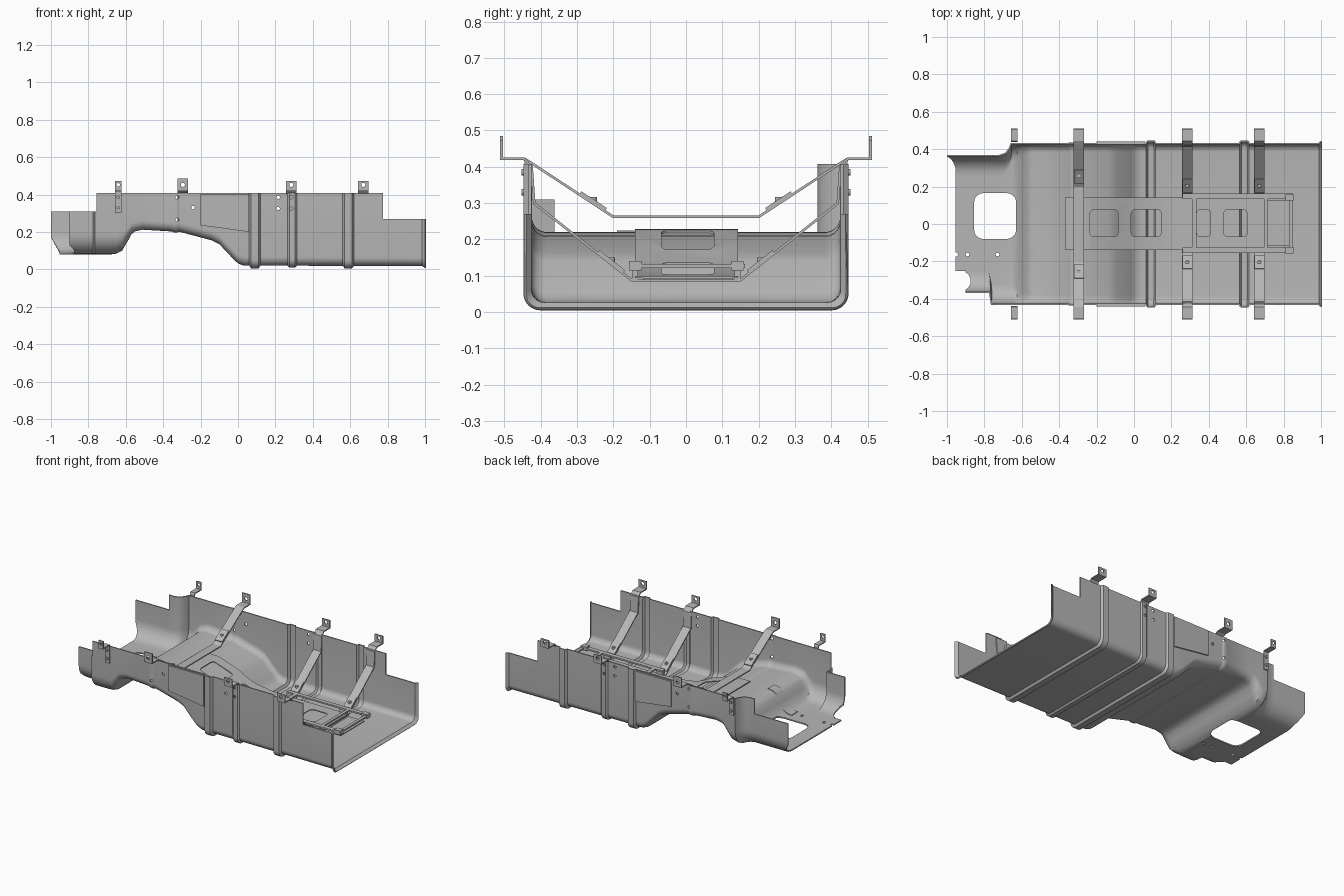
import bpy, bmesh, math

old = bpy.data.objects.get("Cube")
if old:
    bpy.data.objects.remove(old, do_unlink=True)

steel = bpy.data.materials.new("steel_grey")
steel.use_nodes = True
GREY = (0.47, 0.47, 0.47, 1)
steel.diffuse_color = GREY
steel.node_tree.nodes["Principled BSDF"].inputs["Base Color"].default_value = GREY


def make(name, bm):
    me = bpy.data.meshes.new(name)
    bm.to_mesh(me)
    bm.free()
    ob = bpy.data.objects.new(name, me)
    bpy.context.collection.objects.link(ob)
    me.materials.append(steel)
    return ob


def activate(ob):
    bpy.ops.object.select_all(action='DESELECT')
    ob.select_set(True)
    bpy.context.view_layer.objects.active = ob


def smooth(ob):
    activate(ob)
    bpy.ops.object.shade_smooth_by_angle(angle=math.radians(35))


def thicken(ob, t, offset):
    m = ob.modifiers.new("thickness", 'SOLIDIFY')
    m.thickness, m.offset, m.use_even_offset = t, offset, True
    activate(ob)
    bpy.ops.object.modifier_apply(modifier=m.name)


def box(name, x, y, z, corner=0):
    bm = bmesh.new()
    bmesh.ops.create_cube(bm, size=1)
    for v in bm.verts:
        v.co = [lo + (c + 0.5) * (hi - lo) for c, (lo, hi) in zip(v.co, (x, y, z))]
    if corner:
        up = [e for e in bm.edges if abs(e.verts[0].co.z - e.verts[1].co.z) > 1e-4]
        bmesh.ops.bevel(bm, geom=up, offset=corner, segments=5, profile=0.5, affect='EDGES')
    return make(name, bm)


def drill(x, y, z, r, depth, axis='Z'):
    bm = bmesh.new()
    bmesh.ops.create_cone(bm, cap_ends=True, segments=20, radius1=r, radius2=r, depth=depth)
    for v in bm.verts:
        a, b, c = v.co
        v.co = (a + x, b + y, c + z) if axis == 'Z' else (a + x, c + y, z - b)
    return make("cutter", bm)


def cut(ob, cutters):
    for c in cutters:
        c.hide_render = True
        m = ob.modifiers.new("cut", 'BOOLEAN')
        m.operation, m.solver, m.object = 'DIFFERENCE', 'EXACT', c
        activate(ob)
        bpy.ops.object.modifier_apply(modifier=m.name)
        bpy.data.objects.remove(c, do_unlink=True)


def ribbon(name, pts, a, b, t, along='X', side=1):
    """Sheet strip: a 2D path swept between a and b."""
    bm = bmesh.new()
    rows = []
    for p, z in pts:
        rows.append([bm.verts.new((s, side * p, z) if along == 'X' else (p, s, z)) for s in (a, b)])
    for r, q in zip(rows, rows[1:]):
        bm.faces.new((r[0], r[1], q[1], q[0]))
    ob = make(name, bm)
    thicken(ob, t, 0)
    return ob


def lerp(table, x):
    for (x0, v0), (x1, v1) in zip(table, table[1:]):
        if x <= x1:
            return v0 + (v1 - v0) * max(0, x - x0) / (x1 - x0)
    return table[-1][1]


# Tray shell: U section swept along x with pressed ribs
FLOOR = [(-1, .08), (-.68, .08), (-.65, .084), (-.62, .1), (-.59, .15), (-.57, .187), (-.55, .203),
         (-.51, .212), (-.31, .2), (-.14, .155), (-.1, .135), (-.02, .05), (0, .032), (.03, .02), (1, .018)]
FRONT = [(-1, .37), (-.775, .37), (-.765, .432), (1, .434)]
BACK = [(-1, .37), (-.72, .37), (-.69, .38), (-.67, .405), (-.66, .432), (1, .434)]
RADIUS = [(-1, .11), (-.66, .11), (-.55, .05), (1, .045)]
RIBS = [(-.355, -.315, .004), (.06, .12, .014), (.265, .315, .01), (.56, .62, .014)]
STEP = [(0, 0), (.01, 1)]


def outset(x):
    o = .012 * max(0, (x - .985) / .015)
    for a, b, h in RIBS:
        if a < x < b:
            o = h * lerp(STEP, min(x - a, b - x))
    return o


xs = {p[0] for t in (FLOOR, FRONT, BACK, RADIUS) for p in t} | {.985}
for a, b, h in RIBS:
    xs |= {a, a + .01, b - .01, b}
bm = bmesh.new()
rows = []
for x in sorted(xs):
    o = outset(x)
    f, r = lerp(FLOOR, x) - o, lerp(RADIUS, x)
    wf, wb = lerp(FRONT, x) + o, lerp(BACK, x) + o
    arc = [(math.sin(k * math.pi / 16), 1 - math.cos(k * math.pi / 16)) for k in range(9)]
    sec = [(-wf, .408)] + [(-wf + r - r * s, f + r * c) for s, c in reversed(arc)]
    sec += [(wb - r + r * s, f + r * c) for s, c in arc] + [(wb, .408)]
    row = []
    for y, z in sec:
        slant = .045 * min(1, max(0, (.17 - z) / .08)) if x == -1 else 0
        row.append(bm.verts.new((x + slant, y, z)))
    rows.append(row)
for p, q in zip(rows, rows[1:]):
    for j in range(len(p) - 1):
        bm.faces.new((p[j], q[j], q[j + 1], p[j + 1]))
tray = make("tray_shell", bm)
thicken(tray, .008, 1)

# Wall steps, access opening, curved bite and small fixing holes
holes = [box("cutter", (-1.2, -.757), (-1, 1), (.31, .6)),
         box("cutter", (.775, 1.2), (-1, 1), (.27, .6)),
         box("cutter", (-1.2, -.9), (-1, -.25), (-.2, .6)),
         box("cutter", (-.855, -.63), (-.08, .165), (-.1, .14), .05),
         drill(-.925, -.305, .1, .052, .2)]
holes += [drill(x, -.163, .08, .01, .1) for x in (-.95, -.89, -.73, -.67)]
holes += [drill(x, 0, z, .009, 2, 'Y') for x, z in
          ((-.325, .265), (-.325, .385), (-.24, .33), (.215, .325), (.215, .385), (.285, .325), (.285, .385))]
cut(tray, holes)
smooth(tray)

# Joint strip lying across the low bay floor and up its bulkhead
strip = ribbon("bay_joint_strip", [(x, z + .011) for x, z in FLOOR[1:8]], -.19, -.125, .004, 'Y')
smooth(strip)

# Side-wall overlap panels
for side, label in ((-1, "front"), (1, "back")):
    bm = bmesh.new()
    bm.faces.new([bm.verts.new((x, side * .438, z)) for x, z in
                  ((-.2, .235), (-.1, .222), (.06, .2), (.06, .402), (-.2, .402))])
    panel = make(label + "_wall_panel", bm)
    thicken(panel, .008, 0)

# Hanger straps: a U strap with a bracket ear at both ends
EAR = [(.508, .472), (.508, .422), (.445, .422)]
HIGH = [(.425, .41), (.2, .262)]
LOW = [(.425, .4), (.418, .3), (.15, .088)]
for name, x, drop, top in (("rear_strap", -.295, HIGH, .485), ("middle_strap", .285, LOW, .472),
                           ("end_strap", .67, LOW, .472)):
    half = [(.508, top)] + EAR[1:] + drop
    path = half + [(-y, z) for y, z in reversed(half)]
    strap = ribbon(name, path, x - .029, x + .029, .007)
    cut(strap, [drill(x, 0, .452, .011, 2, 'Y')])
    # Overlapping joint plates with bolts on the sloping legs
    (y0, z0), (y1, z1) = drop[-2:]
    for side, label in ((-1, "front"), (1, "back")):
        ys = (y1 + .09, y1 + .02)
        pts = [(y, z1 + .008 + (z0 - z1) * (y - y1) / (y0 - y1)) for y in ys]
        ribbon(f"{name}_{label}_joint", pts, x - .027, x + .027, .008, side=side)
        bolt = drill(x, side * (y1 + .055), sum(p[1] for p in pts) / 2 + .004, .01, .014)
        bolt.name = f"{name}_{label}_bolt"

# Small end brackets bolted to the walls
for side, label in ((-1, "front"), (1, "back")):
    ear = ribbon(label + "_end_bracket", EAR + [(.441, .415), (.441, .3)], -.657, -.623, .007, side=side)
    cut(ear, [drill(-.64, side * .508, .452, .009, .1, 'Y')])
    for z in (.33, .385):
        bolt = drill(-.64, side * .447, z, .009, .012, 'Y')
        bolt.name = label + "_bracket_bolt"

# Central support plate following the hump, with windows
PLATE = [(-.37, .226), (-.26, .225), (-.23, .22), (-.1, .176), (-.02, .135), (.03, .118), (.15, .1),
         (.25, .097), (.7, .097)]
plate = ribbon("support_plate", PLATE, -.14, .143, .006, 'Y')
cut(plate, [box("cutter", x, (-.068, .077), (-.1, .5), .022) for x in
            ((-.235, -.085), (-.015, .145), (.335, .41), (.48, .605))])
smooth(plate)

# Raised carrier frame at the end of the plate
for name, x, y in (("frame_front_rail", (.26, .85), (-.155, -.125)), ("frame_back_rail", (.26, .85), (.135, .162)),
                   ("frame_near_bar", (.31, .335), (-.14, .15)), ("frame_end_bar", (.83, .85), (-.14, .15)),
                   ("frame_cross_bar", (.695, .715), (-.13, .14))):
    box(name, x, y, (.122, .132))
for y, label in ((-.14, "front"), (.142, "back")):
    box(label + "_frame_clamp", (.81, .852), (y - .017, y + .017), (.114, .141))
    for x in (.285, .67):
        box(label + "_frame_post", (x - .025, x + .025), (y - .008, y + .008), (.088, .124))
# Shallow box under the open end of the frame
box("frame_end_tray", (.715, .83), (-.118, .128), (.088, .094))
